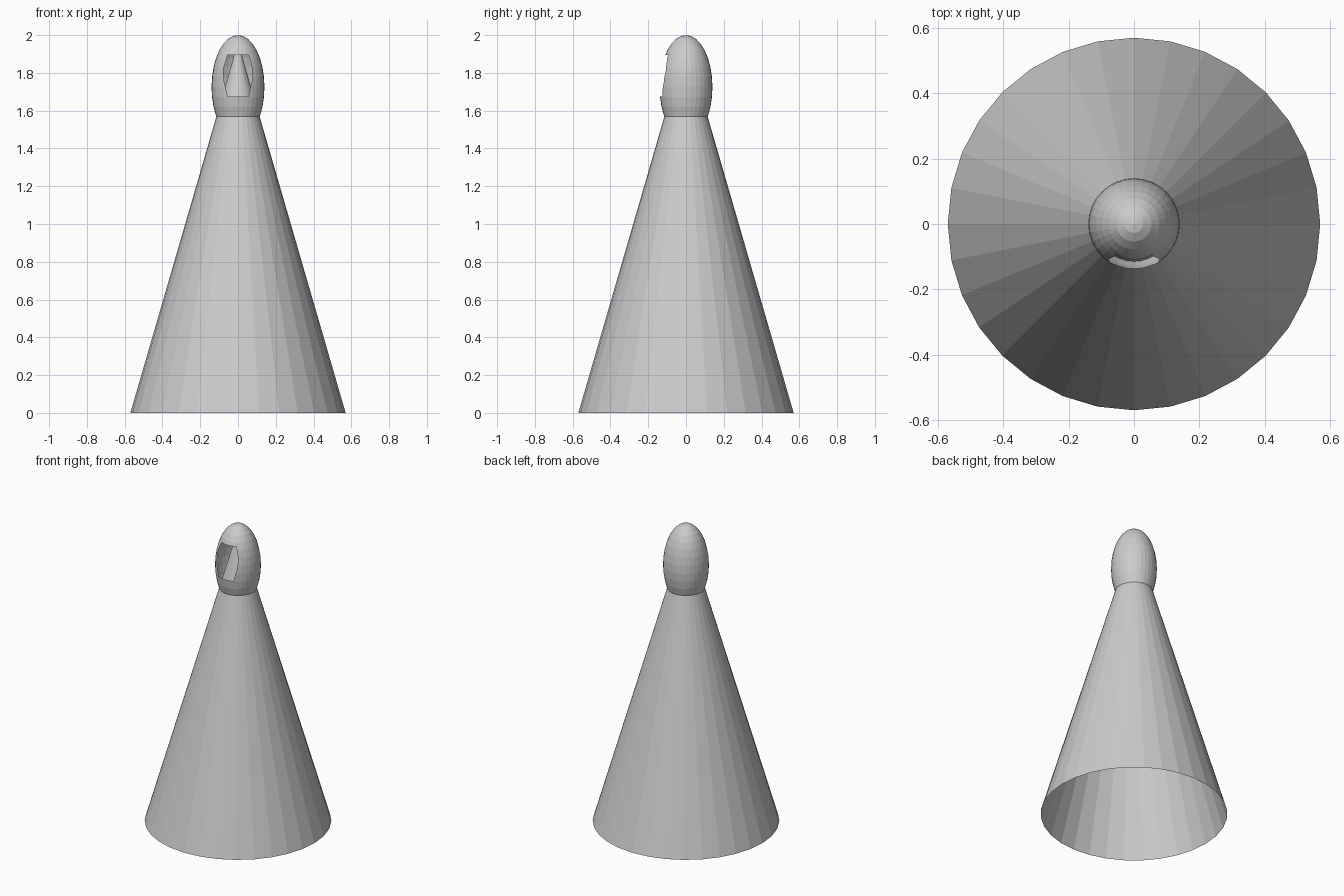
import bpy, bmesh
from mathutils import Matrix, Vector

cube = bpy.data.objects.get("Cube")
if cube:
    bpy.data.objects.remove(cube, do_unlink=True)

GREY = (0.6, 0.6, 0.6, 1.0)
grey = bpy.data.materials.new("plain_grey")
grey.use_nodes = True
grey.diffuse_color = GREY
grey.node_tree.nodes["Principled BSDF"].inputs["Base Color"].default_value = GREY


def add_object(name, bm):
    mesh = bpy.data.meshes.new(name)
    bm.to_mesh(mesh)
    bm.free()
    mesh.materials.append(grey)
    obj = bpy.data.objects.new(name, mesh)
    bpy.context.collection.objects.link(obj)
    return obj


# Robe: an open-bottomed cone whose tip runs up inside the hood
SIDES, BASE_RADIUS, TIP = 32, 0.57, 1.963
bm = bmesh.new()
bmesh.ops.create_cone(bm, cap_ends=False, segments=SIDES, radius1=BASE_RADIUS,
                      radius2=0, depth=TIP,
                      matrix=Matrix.Translation((0, 0, TIP / 2)))
bmesh.ops.remove_doubles(bm, verts=bm.verts, dist=0.0001)
add_object("robe_cone", bm)

# Hood: a hollow egg-shaped shell
CENTRE, RADIUS, HALF_HEIGHT = 1.725, 0.14, 0.275
bm = bmesh.new()
bmesh.ops.create_uvsphere(bm, u_segments=SIDES, v_segments=16, radius=1)
bmesh.ops.transform(bm, verts=bm.verts, matrix=Matrix.Translation((0, 0, CENTRE))
                    @ Matrix.Diagonal((RADIUS, RADIUS, HALF_HEIGHT, 1)))

# Face opening: slice the front along each edge of its outline, then remove the inside
outline = [(-0.055, 1.895), (0.055, 1.895), (0.078, 1.82),
           (0.075, 1.76), (0.055, 1.675), (-0.055, 1.675),
           (-0.075, 1.76), (-0.078, 1.82)]
planes = []
for (x1, z1), (x2, z2) in zip(outline, outline[1:] + outline[:1]):
    planes.append((Vector((x1, 0, z1)), Vector((z1 - z2, 0, x2 - x1)).normalized()))


def in_front_opening(face, margin):
    c = face.calc_center_median()
    return c.y < 0 and all((c - p).dot(n) < margin for p, n in planes)


for point, normal in planes:
    front = [f for f in bm.faces if in_front_opening(f, 0.04)]
    geom = set(front) | {e for f in front for e in f.edges} | {v for f in front for v in f.verts}
    bmesh.ops.bisect_plane(bm, geom=list(geom), dist=0.0001,
                           plane_co=point, plane_no=normal)
bmesh.ops.delete(bm, geom=[f for f in bm.faces if in_front_opening(f, 0)],
                 context='FACES')
add_object("hood", bm)
